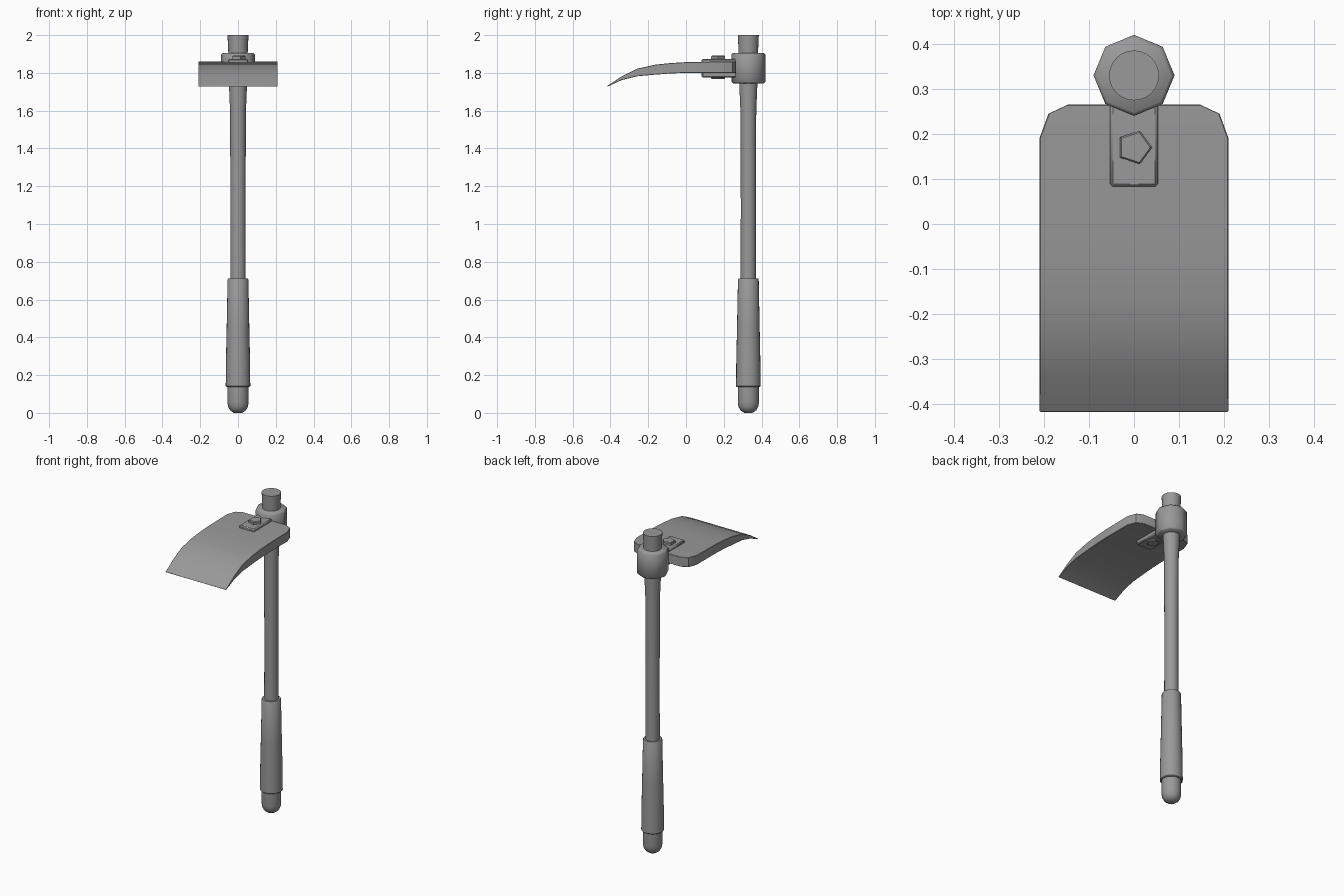
import bpy, bmesh, math
from mathutils import Matrix

if "Cube" in bpy.data.objects:
    bpy.data.objects.remove(bpy.data.objects["Cube"])

HANDLE_Y = 0.33

grey = bpy.data.materials.new("mid_grey")
grey.use_nodes = True
COLOUR = (0.32, 0.32, 0.32, 1)
grey.diffuse_color = COLOUR
grey.node_tree.nodes["Principled BSDF"].inputs["Base Color"].default_value = COLOUR


def finish(name, bm, angle=30, bevel=0):
    bmesh.ops.recalc_face_normals(bm, faces=bm.faces)
    mesh = bpy.data.meshes.new(name)
    bm.to_mesh(mesh)
    bm.free()
    mesh.materials.append(grey)
    ob = bpy.data.objects.new(name, mesh)
    bpy.context.collection.objects.link(ob)
    if bevel:
        mod = ob.modifiers.new("edge_bevel", 'BEVEL')
        mod.width = bevel
        mod.segments = 1
        mod.limit_method = 'ANGLE'
        mod.angle_limit = math.radians(50)
    bpy.ops.object.select_all(action='DESELECT')
    ob.select_set(True)
    bpy.context.view_layer.objects.active = ob
    bpy.ops.object.shade_smooth_by_angle(angle=math.radians(angle))
    return ob


def loft(bm, rings):
    """Skin a list of equal vertex rings and cap both ends."""
    rings = [[bm.verts.new(p) for p in r] for r in rings]
    n = len(rings[0])
    for a, b in zip(rings, rings[1:]):
        for i in range(n):
            j = (i + 1) % n
            bm.faces.new((a[i], a[j], b[j], b[i]))
    bm.faces.new(rings[0][::-1])
    bm.faces.new(rings[-1])


def turned(name, profile, sides, angle, x=0, y=HANDLE_Y):
    """Upright turned part from (radius, height) pairs."""
    bm = bmesh.new()
    turns = [2 * math.pi * i / sides for i in range(sides)]
    loft(bm, [[(x + r * math.cos(t), y + r * math.sin(t), z) for t in turns]
              for r, z in profile])
    return finish(name, bm, angle)


# Handle: rounded pommel, sleeve grip, shaft flaring at the top
turned("pommel", [(0.022, 0), (0.042, 0.014), (0.052, 0.032), (0.056, 0.055),
                  (0.056, 0.16)], 24, 40)
turned("grip", [(0.061, 0.138), (0.065, 0.142), (0.064, 0.26), (0.060, 0.45),
                (0.055, 0.706), (0.052, 0.711)], 24, 40)
turned("shaft", [(0.041, 0.60), (0.040, 1.10), (0.042, 1.60), (0.048, 1.74),
                 (0.051, 1.90), (0.0555, 2.0)], 24, 40)

# Eight-sided socket around the shaft
turned("socket", [(0.082, 1.745), (0.09, 1.753), (0.09, 1.897), (0.082, 1.905)], 8, 50)

# Curved blade: (y, half width, top z, underside z) from back to cutting edge
sections = [(0.265, 0.147, 1.860, 1.800), (0.245, 0.190, 1.860, 1.800),
            (0.190, 0.210, 1.860, 1.800), (0.000, 0.210, 1.857, 1.800),
            (-0.080, 0.210, 1.852, 1.797), (-0.160, 0.210, 1.844, 1.791),
            (-0.260, 0.210, 1.822, 1.782), (-0.340, 0.210, 1.782, 1.762),
            (-0.417, 0.210, 1.731, 1.727)]
bm = bmesh.new()
loft(bm, [[(-w, y, lo), (w, y, lo), (w, y, hi), (-w, y, hi)]
          for y, w, hi, lo in sections])
finish("blade", bm, 30, 0.003)

# Strap holding the blade to the socket
bm = bmesh.new()
bmesh.ops.create_cube(bm, size=1, matrix=Matrix.Translation((0, 0.192, 1.825))
                      @ Matrix.Diagonal((0.106, 0.218, 0.098, 1)))
finish("strap", bm, 30, 0.006)

# Five-sided bolt through strap and blade
turned("bolt", [(0.035, 1.767), (0.039, 1.771), (0.039, 1.887), (0.035, 1.891)],
       5, 30, 0.001, 0.17)
